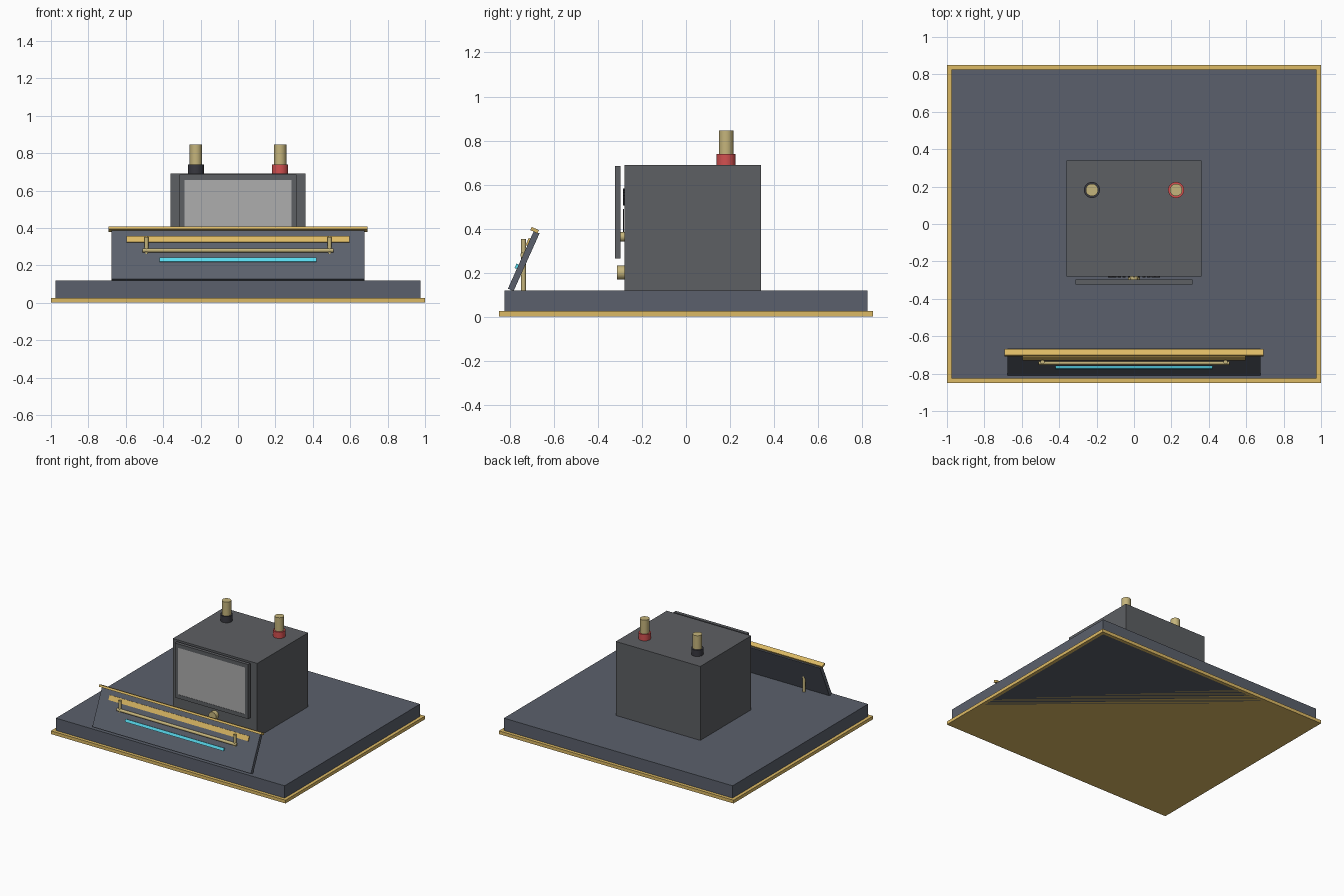
import bpy, math
from mathutils import Matrix, Vector

if "Cube" in bpy.data.objects:
    bpy.data.objects.remove(bpy.data.objects["Cube"])


def mat(name, r, g, b):
    m = bpy.data.materials.new(name)
    m.diffuse_color = (r, g, b, 1)
    m.use_nodes = True
    m.node_tree.nodes["Principled BSDF"].inputs["Base Color"].default_value = m.diffuse_color
    return m


SLATE = mat("slate", 0.105, 0.118, 0.15)
CASE = mat("case_grey", 0.11, 0.115, 0.125)
GOLD = mat("gold", 0.72, 0.49, 0.13)
BRASS = mat("brass", 0.56, 0.46, 0.2)
RED = mat("red", 0.65, 0.08, 0.08)
BLACK = mat("black", 0.04, 0.04, 0.05)
CYAN = mat("cyan", 0.1, 0.7, 0.85)
PANE = mat("pane", 0.42, 0.42, 0.42)


def box(name, center, size, m, frame=Matrix()):
    bpy.ops.mesh.primitive_cube_add(size=1)
    o = bpy.context.object
    o.name = name
    o.data.transform(Matrix.Diagonal((*size, 1)))
    o.matrix_world = frame @ Matrix.Translation(center)
    o.data.materials.append(m)
    return o


def rod(name, p, q, r, m, sides=32):
    p, q = Vector(p), Vector(q)
    bpy.ops.mesh.primitive_cylinder_add(vertices=sides, radius=r, depth=(q - p).length)
    o = bpy.context.object
    o.name = name
    rot = Vector((0, 0, 1)).rotation_difference(q - p).to_matrix().to_4x4()
    o.matrix_world = Matrix.Translation((p + q) / 2) @ rot
    o.data.materials.append(m)
    bpy.ops.object.shade_smooth_by_angle()
    return o


# Base with gold skirting
box("base", (0, 0, 0.06), (1.95, 1.65, 0.12), SLATE)
box("base_trim", (0, 0, 0.0125), (2, 1.7, 0.025), GOLD)

# Instrument case
box("case", (0, 0.03, 0.405), (0.72, 0.62, 0.57), CASE)

# Terminals on the case top
for x, m, side in ((-0.225, BLACK, "left"), (0.225, RED, "right")):
    rod(side + "_terminal_collar", (x, 0.182, 0.69), (x, 0.182, 0.738), 0.043, m)
    rod(side + "_terminal_post", (x, 0.182, 0.738), (x, 0.182, 0.845), 0.033, BRASS)

# Window frame and pane standing off the case front
for s in (-1, 1):
    box("window_frame_side", (s * 0.299, -0.31, 0.475), (0.028, 0.026, 0.42), CASE)
    box("window_frame_rail", (0, -0.31, 0.475 + s * 0.195), (0.57, 0.026, 0.03), CASE)
box("window_pane", (0, -0.312, 0.475), (0.57, 0.018, 0.36), PANE)

# Dial ticks, needle and hub behind the window
for i in range(11):
    a = math.radians(-38 + 7.6 * i)
    frame = Matrix.Translation((0, -0.283, 0.36)) @ Matrix.Rotation(a, 4, 'Y')
    box("dial_tick", (0, 0, 0.205), (0.006, 0.008, 0.035), BLACK, frame)
box("needle", (0, -0.284, 0.43), (0.007, 0.006, 0.12), BLACK)
rod("needle_hub", (0, -0.28, 0.363), (0, -0.297, 0.363), 0.022, BRASS)

# Adjuster knob under the window
rod("adjuster_knob", (0, -0.28, 0.2), (0, -0.313, 0.2), 0.032, BRASS)

# Tilted front panel with its strips
tilt = Matrix.Translation((0, -0.737, 0.253)) @ Matrix.Rotation(math.radians(-24.2), 4, 'X')
box("front_panel", (0, 0, 0), (1.352, 0.028, 0.288), SLATE, tilt)
box("panel_cap", (0, -0.0125, 0.148), (1.384, 0.036, 0.016), GOLD, tilt)
box("gold_strip", (0, -0.016, 0.087), (1.19, 0.012, 0.036), GOLD, tilt)
box("cyan_strip", (0, -0.018, -0.035), (0.84, 0.014, 0.022), CYAN, tilt)

# Handrail and its posts
rod("rail", (-0.51, -0.742, 0.28), (0.51, -0.742, 0.28), 0.011, BRASS, 16)
for x in (-0.49, 0.49):
    rod("rail_post", (x, -0.738, 0.12), (x, -0.738, 0.352), 0.011, BRASS, 16)
